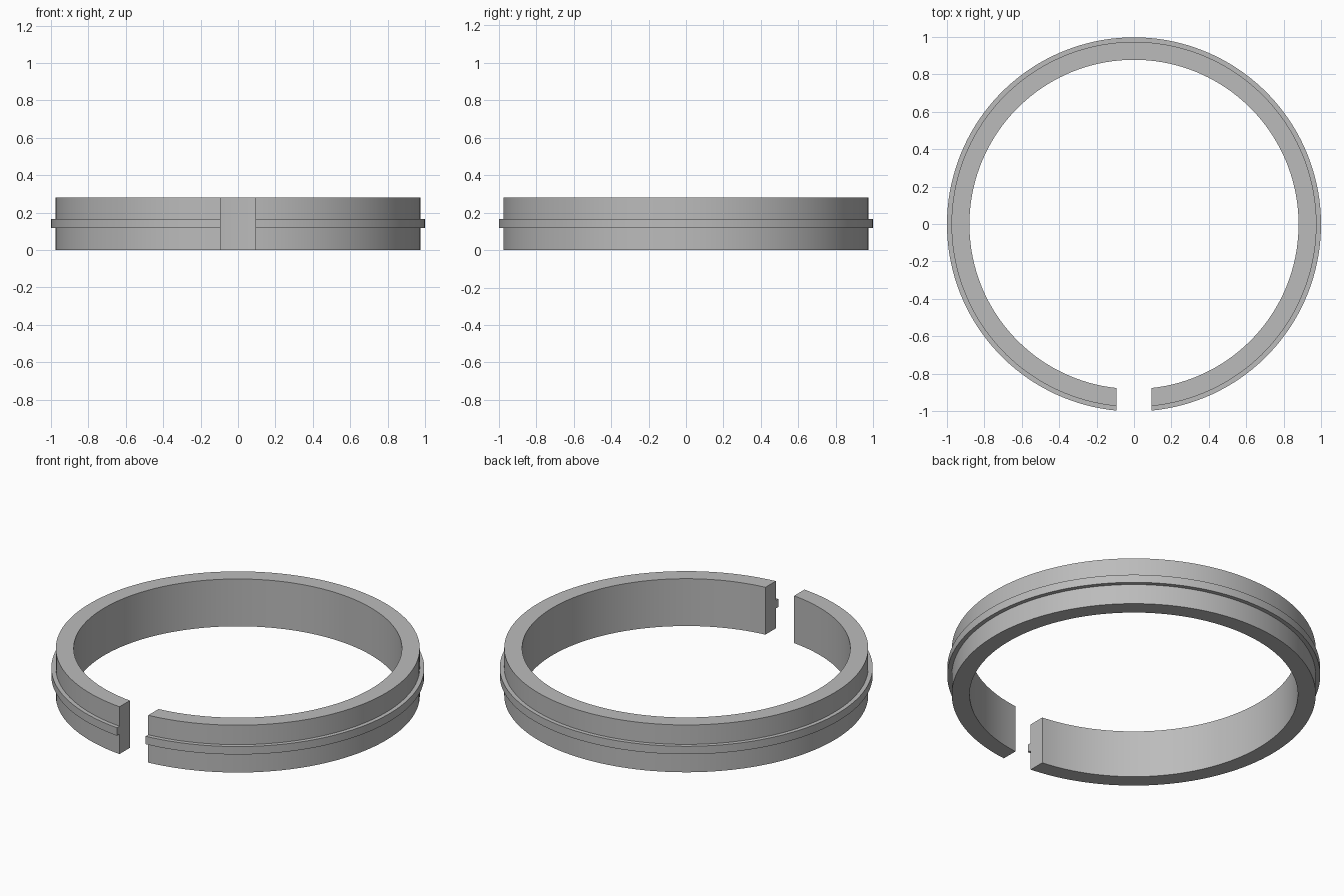
import bpy
import bmesh
import math

cube = bpy.data.objects.get("Cube")
if cube:
    bpy.data.objects.remove(cube, do_unlink=True)

SEGMENTS = 144
HALF_GAP = 0.094
INNER, OUTER, RIB = 0.88, 0.976, 1.0
HEIGHT, RIB_LOW, RIB_HIGH = 0.28, 0.118, 0.165
SHIFT_Y = -0.002

# Single grey finish
grey = bpy.data.materials.new("plain_grey")
grey.use_nodes = True
colour = (0.5, 0.5, 0.5, 1)
grey.diffuse_color = colour
grey.node_tree.nodes["Principled BSDF"].inputs["Base Color"].default_value = colour

# Cross-section as radius and height: a flat band with a rib on its outside
profile = [
    (INNER, 0), (OUTER, 0), (OUTER, RIB_LOW), (RIB, RIB_LOW),
    (RIB, RIB_HIGH), (OUTER, RIB_HIGH), (OUTER, HEIGHT), (INNER, HEIGHT),
]


def sweep_point(radius, z, t):
    """Point on the open ring; both ends lie on planes of constant x."""
    gap = math.asin(HALF_GAP / radius)
    angle = -math.pi / 2 + gap + t * (2 * math.pi - 2 * gap)
    return (radius * math.cos(angle), radius * math.sin(angle) + SHIFT_Y, z)


# Sweep the section around the ring and close the two cut ends
bm = bmesh.new()
rings = [
    [bm.verts.new(sweep_point(r, z, i / SEGMENTS)) for r, z in profile]
    for i in range(SEGMENTS + 1)
]
count = len(profile)
for a, b in zip(rings, rings[1:]):
    for j in range(count):
        k = (j + 1) % count
        bm.faces.new((a[j], a[k], b[k], b[j]))
bm.faces.new(rings[0])
bm.faces.new(rings[-1])
bmesh.ops.recalc_face_normals(bm, faces=bm.faces[:])

mesh = bpy.data.meshes.new("split_ring")
bm.to_mesh(mesh)
bm.free()
mesh.materials.append(grey)
ring = bpy.data.objects.new("split_ring", mesh)
bpy.context.collection.objects.link(ring)

# Smooth round walls with crisp corners
bpy.ops.object.select_all(action="DESELECT")
ring.select_set(True)
bpy.context.view_layer.objects.active = ring
bpy.ops.object.shade_smooth_by_angle(angle=math.radians(30))
